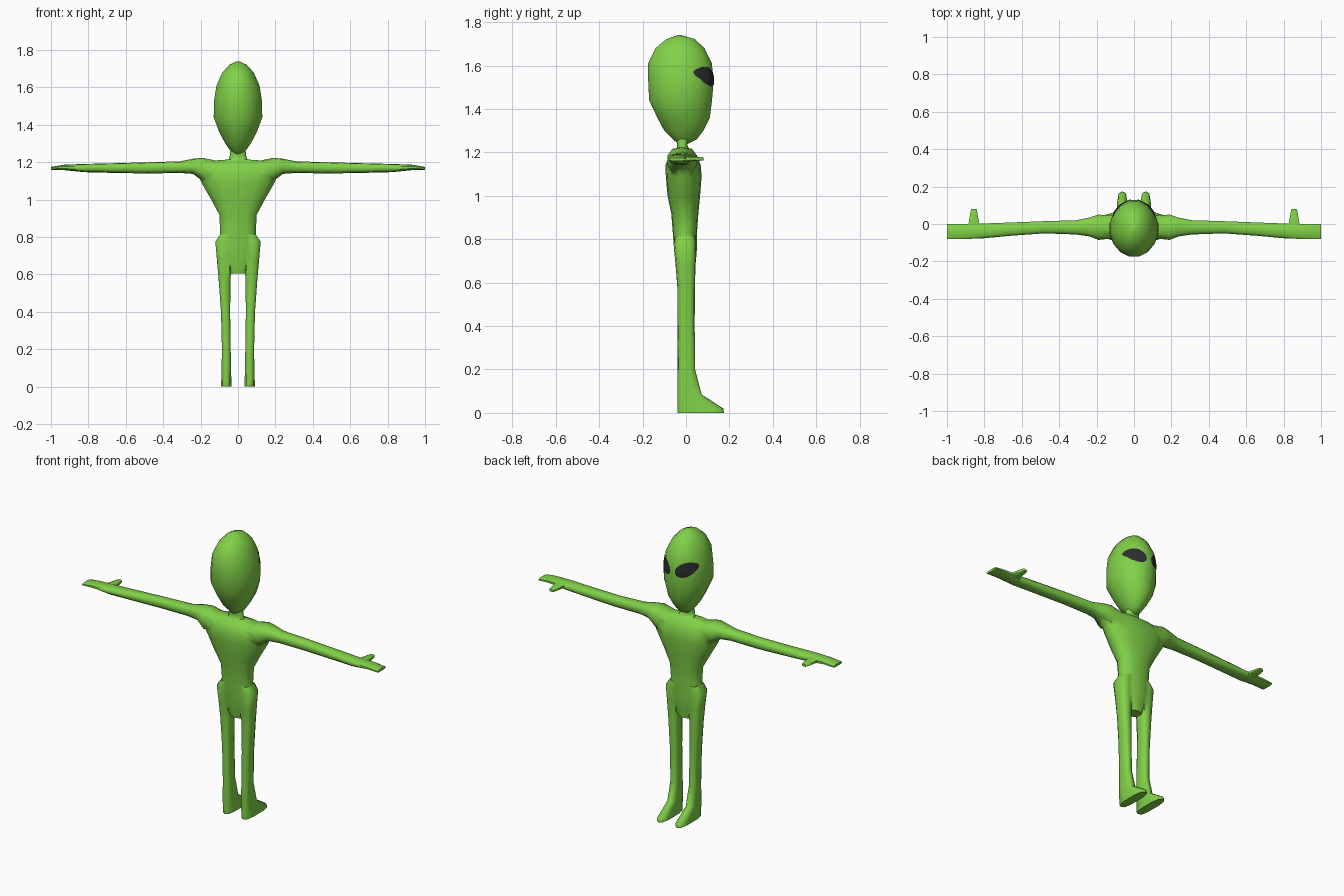
import bpy, bmesh, math
from mathutils import Vector
from mathutils.bvhtree import BVHTree

if "Cube" in bpy.data.objects:
    bpy.data.objects.remove(bpy.data.objects["Cube"])


def material(name, rgb):
    m = bpy.data.materials.new(name)
    m.diffuse_color = (*rgb, 1)
    m.use_nodes = True
    m.node_tree.nodes["Principled BSDF"].inputs["Base Color"].default_value = m.diffuse_color
    return m


GREEN = material("skin green", (0.22, 0.64, 0.065))
BLACK = material("eye black", (0.026, 0.026, 0.028))


def make_object(name, bm, mat):
    bmesh.ops.recalc_face_normals(bm, faces=bm.faces)
    me = bpy.data.meshes.new(name)
    bm.to_mesh(me)
    bm.free()
    ob = bpy.data.objects.new(name, me)
    bpy.context.collection.objects.link(ob)
    me.materials.append(mat)
    return ob


def loft(name, axis, rings, sides=12, power=2.0, flip=1):
    """Skin rings (position, a0, a1, b0, b1) along an axis; flip=-1 mirrors x."""
    bm = bmesh.new()
    loops = []
    for p, a0, a1, b0, b1 in rings:
        loop = []
        for i in range(sides):
            t = 2 * math.pi * (i + 0.5) / sides
            c, s = math.cos(t), math.sin(t)
            k = math.cos(math.pi / sides)      # keep the ring's full width
            u = math.copysign(min(1, abs(c) / k) ** (2 / power), c)
            v = math.copysign(min(1, abs(s) / k) ** (2 / power), s)
            a = (a0 + a1) / 2 + u * (a1 - a0) / 2
            b = (b0 + b1) / 2 + v * (b1 - b0) / 2
            x, y, z = {"x": (p, a, b), "y": (a, p, b), "z": (a, b, p)}[axis]
            loop.append(bm.verts.new((x * flip, y, z)))
        loops.append(loop)
    for l0, l1 in zip(loops, loops[1:]):
        for i in range(sides):
            j = (i + 1) % sides
            bm.faces.new((l0[i], l0[j], l1[j], l1[i]))
    bm.faces.new(loops[0])
    bm.faces.new(loops[-1])
    return make_object(name, bm, GREEN)


def smooth(ob, angle):
    bpy.ops.object.select_all(action="DESELECT")
    ob.select_set(True)
    bpy.context.view_layer.objects.active = ob
    bpy.ops.object.shade_smooth_by_angle(angle=math.radians(angle))


# Torso with neck
torso = [(z, -w, w, y0, y1) for z, w, y0, y1 in (
    (0.605, 0.042, -0.035, 0.035), (0.66, 0.075, -0.045, 0.042),
    (0.75, 0.105, -0.055, 0.05), (0.82, 0.095, -0.06, 0.05),
    (0.92, 0.10, -0.068, 0.057), (1.00, 0.143, -0.085, 0.065),
    (1.09, 0.195, -0.093, 0.072), (1.14, 0.215, -0.095, 0.068),
    (1.18, 0.20, -0.08, 0.052), (1.207, 0.16, -0.055, 0.03),
    (1.215, 0.05, -0.042, 0.015), (1.235, 0.044, -0.04, 0.005),
    (1.265, 0.04, -0.045, 0.02))]
body = loft("body", "z", torso, 14, 2.3)

# Arm with flat hand, along x
arm = [(0.10, -0.075, 0.045, 1.11, 1.205), (0.19, -0.085, 0.05, 1.10, 1.224),
       (0.24, -0.066, 0.034, 1.138, 1.219), (0.31, -0.056, 0.02, 1.143, 1.205),
       (0.48, -0.05, 0.015, 1.14, 1.20), (0.66, -0.063, 0.008, 1.143, 1.195),
       (0.82, -0.078, 0.002, 1.147, 1.191), (0.93, -0.08, 0.0, 1.158, 1.187),
       (1.00, -0.08, 0.0, 1.16, 1.175)]
# Thumb, along y
thumb = [(-0.03, 0.822, 0.888, 1.158, 1.184), (0.0, 0.827, 0.885, 1.157, 1.184),
         (0.075, 0.84, 0.872, 1.162, 1.178), (0.08, 0.842, 0.868, 1.163, 1.177)]
# Leg with wedge foot, along z
leg = [(0.0, 0.035, 0.09, -0.04, 0.175), (0.02, 0.035, 0.09, -0.04, 0.172),
       (0.085, 0.037, 0.088, -0.04, 0.072), (0.20, 0.039, 0.086, -0.038, 0.042),
       (0.40, 0.042, 0.091, -0.038, 0.04), (0.58, 0.04, 0.104, -0.04, 0.041),
       (0.68, 0.03, 0.113, -0.048, 0.044), (0.775, 0.03, 0.121, -0.057, 0.047),
       (0.815, 0.03, 0.095, -0.05, 0.042)]

# Merge the limbs into the body
for flip in (1, -1):
    for limb in (loft("arm", "x", arm, 10, 2.4, flip),
                 loft("thumb", "y", thumb, 8, 3, flip),
                 loft("leg", "z", leg, 10, 2.8, flip)):
        mod = body.modifiers.new("union", "BOOLEAN")
        mod.operation, mod.solver, mod.object = "UNION", "EXACT", limb
        bpy.context.view_layer.objects.active = body
        bpy.ops.object.modifier_apply(modifier=mod.name)
        bpy.data.objects.remove(limb)
smooth(body, 55)

# Egg-shaped head
head_rings = [(z, -w, w, y0, y1) for z, w, y0, y1 in (
    (1.235, 0.015, -0.03, 0.0), (1.26, 0.04, -0.06, 0.05),
    (1.30, 0.068, -0.10, 0.08), (1.36, 0.10, -0.132, 0.11),
    (1.44, 0.13, -0.17, 0.12), (1.53, 0.128, -0.174, 0.127),
    (1.61, 0.115, -0.175, 0.119), (1.68, 0.084, -0.14, 0.085),
    (1.722, 0.046, -0.09, 0.04), (1.74, 0.008, -0.037, -0.021))]
head = loft("head", "z", head_rings, 16)
smooth(head, 60)

# Slanted oval eyes, thin plates wrapped onto the face
tree = BVHTree.FromPolygons([v.co for v in head.data.vertices],
                            [tuple(p.vertices) for p in head.data.polygons])
TILT, RINGS, SIDES = math.radians(38), 6, 24
for flip, side in ((1, "right"), (-1, "left")):
    bm = bmesh.new()

    def on_face(r, t):
        u, v = 0.053 * r * math.cos(t), 0.039 * r * math.sin(t)
        x = 0.064 + u * math.cos(TILT) - v * math.sin(TILT)
        z = 1.549 + u * math.sin(TILT) + v * math.cos(TILT)
        hit, n, _, _ = tree.ray_cast(Vector((x * flip, 1, z)), Vector((0, -1, 0)))
        return bm.verts.new(hit + n * 0.003)

    centre = on_face(0, 0)
    loops = [[on_face(k / RINGS, 2 * math.pi * i / SIDES) for i in range(SIDES)]
             for k in range(1, RINGS + 1)]
    for i in range(SIDES):
        j = (i + 1) % SIDES
        bm.faces.new((centre, loops[0][i], loops[0][j]))
        for l0, l1 in zip(loops, loops[1:]):
            bm.faces.new((l0[i], l1[i], l1[j], l0[j]))
    eye = make_object(side + "_eye", bm, BLACK)
    # make the plate face outward
    if sum(p.normal.y for p in eye.data.polygons) < 0:
        eye.data.flip_normals()
    smooth(eye, 60)
